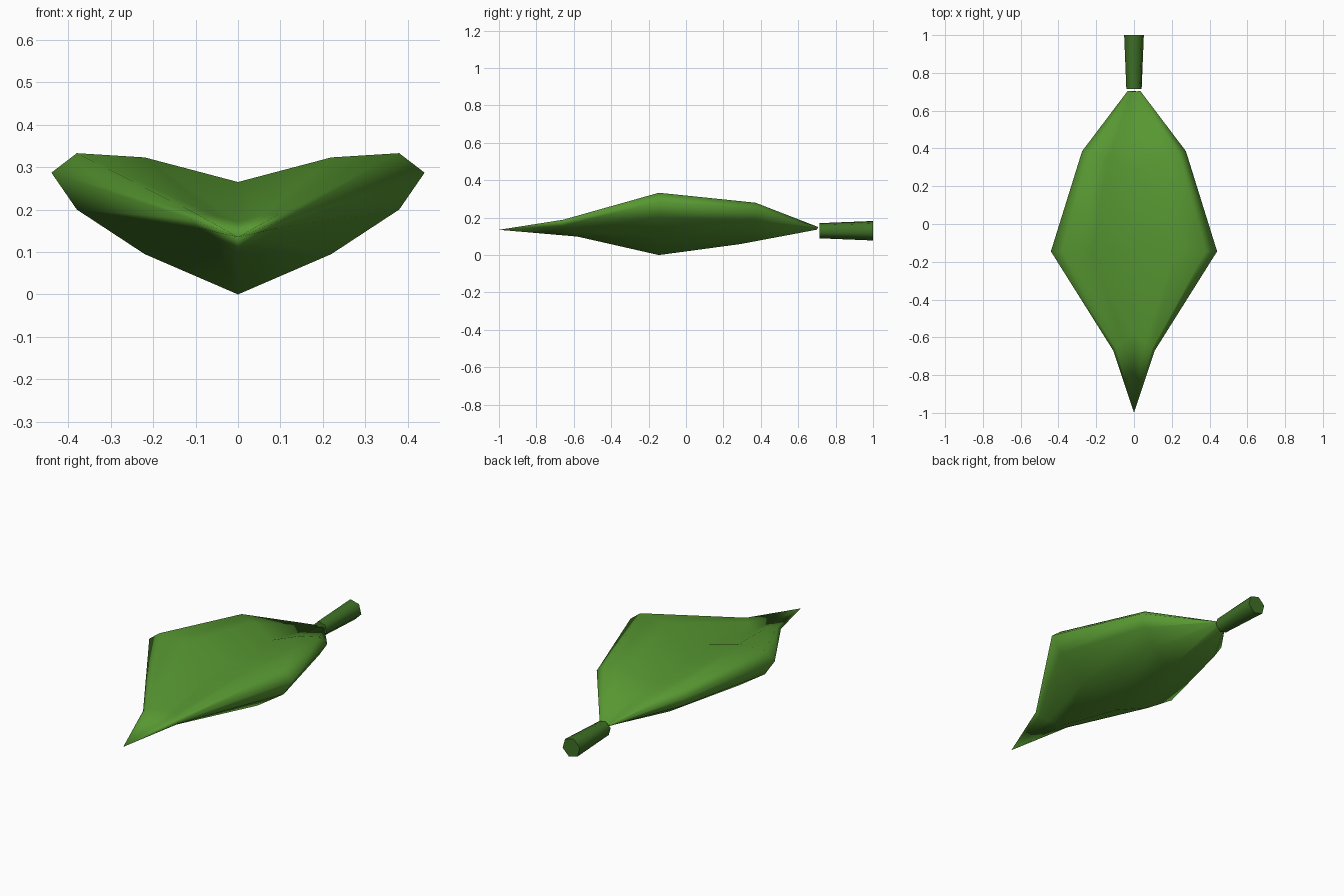
import bpy, bmesh, math
from mathutils import Matrix

if "Cube" in bpy.data.objects:
    bpy.data.objects.remove(bpy.data.objects["Cube"])


def material(name, rgb):
    m = bpy.data.materials.new(name)
    m.diffuse_color = (*rgb, 1)
    m.use_nodes = True
    m.node_tree.nodes["Principled BSDF"].inputs["Base Color"].default_value = m.diffuse_color
    return m


def finish(name, bm, mat, angle):
    bmesh.ops.recalc_face_normals(bm, faces=bm.faces)
    mesh = bpy.data.meshes.new(name)
    bm.to_mesh(mesh)
    bm.free()
    mesh.materials.append(mat)
    obj = bpy.data.objects.new(name, mesh)
    bpy.context.collection.objects.link(obj)
    bpy.ops.object.select_all(action='DESELECT')
    obj.select_set(True)
    bpy.context.view_layer.objects.active = obj
    bpy.ops.object.shade_smooth_by_angle(angle=math.radians(angle))
    return obj


leaf_green = material("leaf green", (0.095, 0.31, 0.031))
stem_green = material("stem green", (0.05, 0.165, 0.019))

# Leaf blade: a folded V cross-section, scaled along the length
MID = 0.143
HALF = 0.44
right = [(0.22, 0.095), (0.38, 0.20), (0.44, 0.287), (0.38, 0.333), (0.22, 0.323)]
section = [(0, 0.0)] + right + [(0, 0.265)] + [(-x, z) for x, z in reversed(right)]

# centre y, edge y, width scale, height scale below, height scale above
stations = [
    (-0.58, -0.67, 0.25, 0.31, 0.24),
    (-0.145, -0.145, 1.0, 1.0, 1.0),
    (0.29, 0.385, 0.625, 0.59, 0.72),
    (0.70, 0.705, 0.075, 0.05, 0.04),
]

bm = bmesh.new()
rings = []
for yc, ye, sx, below, above in stations:
    ring = []
    for x, z in section:
        sz = below if z < MID else above
        y = yc + (ye - yc) * abs(x) / HALF
        ring.append(bm.verts.new((x * sx, y, MID + (z - MID) * sz)))
    rings.append(ring)
n = len(section)
for a, b in zip(rings, rings[1:]):
    for i in range(n):
        j = (i + 1) % n
        bm.faces.new((a[i], a[j], b[j], b[i]))
# pointed tip and closed base
tip = bm.verts.new((0, -1, 0.135))
for i in range(n):
    bm.faces.new((tip, rings[0][(i + 1) % n], rings[0][i]))
bm.faces.new(rings[-1])
finish("leaf_blade", bm, leaf_green, 180)

# Stem: six-sided, widening towards the back
bm = bmesh.new()
bmesh.ops.create_cone(
    bm, cap_ends=True, segments=6, radius1=0.054, radius2=0.042, depth=0.285,
    matrix=Matrix.Translation((0, 0.8575, 0.13))
    @ Matrix.Rotation(math.radians(90), 4, 'X')
    @ Matrix.Rotation(math.radians(15), 4, 'Z'))
finish("stem", bm, stem_green, 65)
